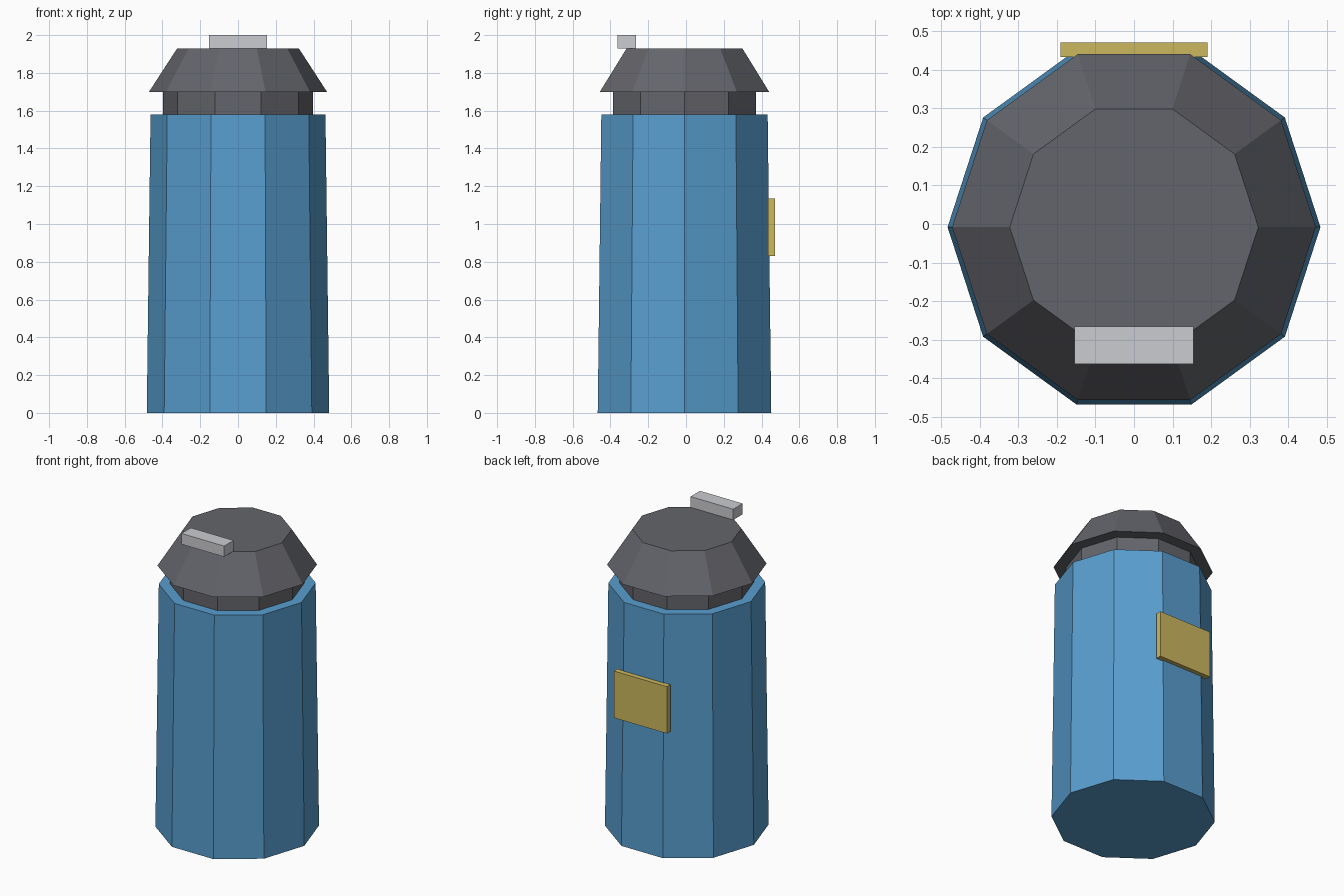
import bpy
import bmesh
import math

cube = bpy.data.objects.get("Cube")
if cube:
    bpy.data.objects.remove(cube, do_unlink=True)

AXIS_Y = -0.008  # the round parts sit slightly forward of the plate


def make_material(name, rgb):
    """Flat material from display colour values, stored as linear."""
    linear = [((c / 255 + 0.055) / 1.055) ** 2.4 for c in rgb]
    mat = bpy.data.materials.new(name)
    mat.use_nodes = True
    mat.diffuse_color = (*linear, 1)
    shader = mat.node_tree.nodes["Principled BSDF"]
    shader.inputs["Base Color"].default_value = (*linear, 1)
    shader.inputs["Roughness"].default_value = 0.8
    return mat


def finish(name, bm, mat):
    bmesh.ops.recalc_face_normals(bm, faces=bm.faces)
    mesh = bpy.data.meshes.new(name)
    bm.to_mesh(mesh)
    bm.free()
    mesh.materials.append(mat)
    obj = bpy.data.objects.new(name, mesh)
    bpy.context.collection.objects.link(obj)
    return obj


def tapered_decagon(name, mat, r_low, r_high, z_low, z_high):
    """Closed ten-sided frustum with a corner on the x axis."""
    bm = bmesh.new()
    sides = 10
    rings = []
    for r, z in ((r_low, z_low), (r_high, z_high)):
        angles = [math.tau * i / sides for i in range(sides)]
        rings.append([bm.verts.new((r * math.cos(a), AXIS_Y + r * math.sin(a), z))
                      for a in angles])
    low, high = rings
    bm.faces.new(low)
    bm.faces.new(high)
    for i in range(sides):
        j = (i + 1) % sides
        bm.faces.new((low[i], low[j], high[j], high[i]))
    return finish(name, bm, mat)


def box(name, mat, low, high):
    bm = bmesh.new()
    bmesh.ops.create_cube(bm, size=1)
    for v in bm.verts:
        v.co = [l + (c + 0.5) * (h - l) for c, l, h in zip(v.co, low, high)]
    return finish(name, bm, mat)


blue = make_material("blue", (88, 158, 207))
dark_grey = make_material("dark grey", (100, 101, 107))
light_grey = make_material("light grey", (203, 204, 208))
yellow = make_material("mustard yellow", (204, 184, 95))

# Body, neck and flared lid
tapered_decagon("body", blue, 0.483, 0.463, 0, 1.58)
tapered_decagon("neck", dark_grey, 0.397, 0.397, 1.57, 1.71)
tapered_decagon("lid", dark_grey, 0.471, 0.322, 1.70, 1.93)

# Tab on the front edge of the lid and plate on the back
box("lid_tab", light_grey, (-0.154, -0.363, 1.93), (0.154, -0.266, 2.0))
box("back_plate", yellow, (-0.191, 0.433, 0.83), (0.191, 0.47, 1.135))
